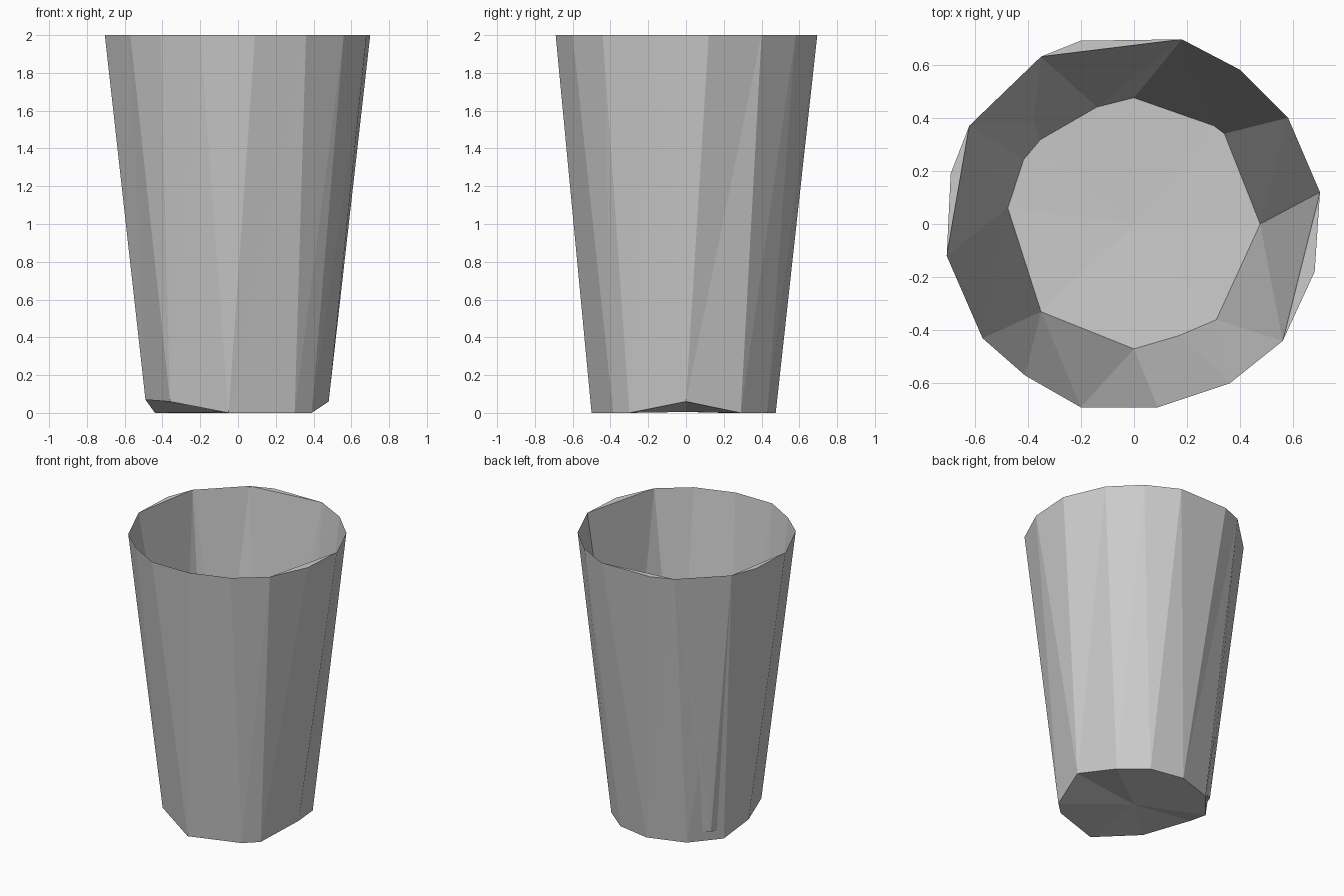
import bpy, bmesh
from math import atan2, tau

if "Cube" in bpy.data.objects:
    bpy.data.objects.remove(bpy.data.objects["Cube"])

# Rings are listed counter-clockwise, starting near +x
rim = [(.70, .12), (.58, .40), (.40, .58), (.18, .695), (-.20, .69), (-.35, .63),
       (-.62, .37), (-.69, .19), (-.705, -.12), (-.57, -.43), (-.41, -.57),
       (-.20, -.69), (.09, -.69), (.36, -.60), (.56, -.44), (.68, -.18)]
skip = {4, 7, 15}                      # rim corners the inner wall cuts across
foot = [(.48, 0, .06), (.39, .29, 0), (.22, .43, 0), (-.02, .475, 0), (-.28, .39, 0),
        (-.44, .20, 0), (-.49, -.01, .07), (-.36, -.34, .06), (-.05, -.50, 0),
        (.30, -.385, 0), (.39, -.30, 0)]
inner = [(.475, 0), (.34, .34), (.30, .37), (0, .475), (-.14, .44), (-.40, .29),
         (-.475, .06), (-.35, -.33), (0, -.47), (.17, -.42), (.31, -.36)]

bm = bmesh.new()


def ring(points):
    return [bm.verts.new(p) for p in points]


def zip_rings(low, high, flip=False):
    """Join two rings of different counts with triangles, matched by angle."""
    def angles(r):
        a = [atan2(v.co.y, v.co.x) % tau for v in r]
        return a + [a[0] + tau]
    la, ha = angles(low), angles(high)
    i = j = 0
    while i < len(low) or j < len(high):
        a, b = low[i % len(low)], high[j % len(high)]
        if j == len(high) or (i < len(low) and la[i + 1] <= ha[j + 1]):
            i += 1
            tri = [a, low[i % len(low)], b]
        else:
            j += 1
            tri = [a, high[j % len(high)], b]
        bm.faces.new(tri[::-1] if flip else tri)


def fan(r, centre, flip=False):
    c = bm.verts.new(centre)
    for a, b in zip(r, r[1:] + r[:1]):
        bm.faces.new([c, b, a] if flip else [c, a, b])


# Outer wall and underside
top = ring((x, y, 2) for x, y in rim)
base = ring(foot)
zip_rings(base, top)
fan(base, (0, 0, .005), flip=True)

# Inner wall and floor, sharing the thin rim
lip = [v for i, v in enumerate(top) if i not in skip]
floor = ring((x, y, .07) for x, y in inner)
zip_rings(floor, lip, flip=True)
fan(floor, (0, 0, .05))

# Small rim triangles where the inner wall cuts the corner
for i in skip:
    bm.faces.new([top[i - 1], top[i], top[(i + 1) % len(top)]])

mesh = bpy.data.meshes.new("cup")
bm.to_mesh(mesh)
bm.free()
bpy.context.collection.objects.link(bpy.data.objects.new("cup", mesh))
